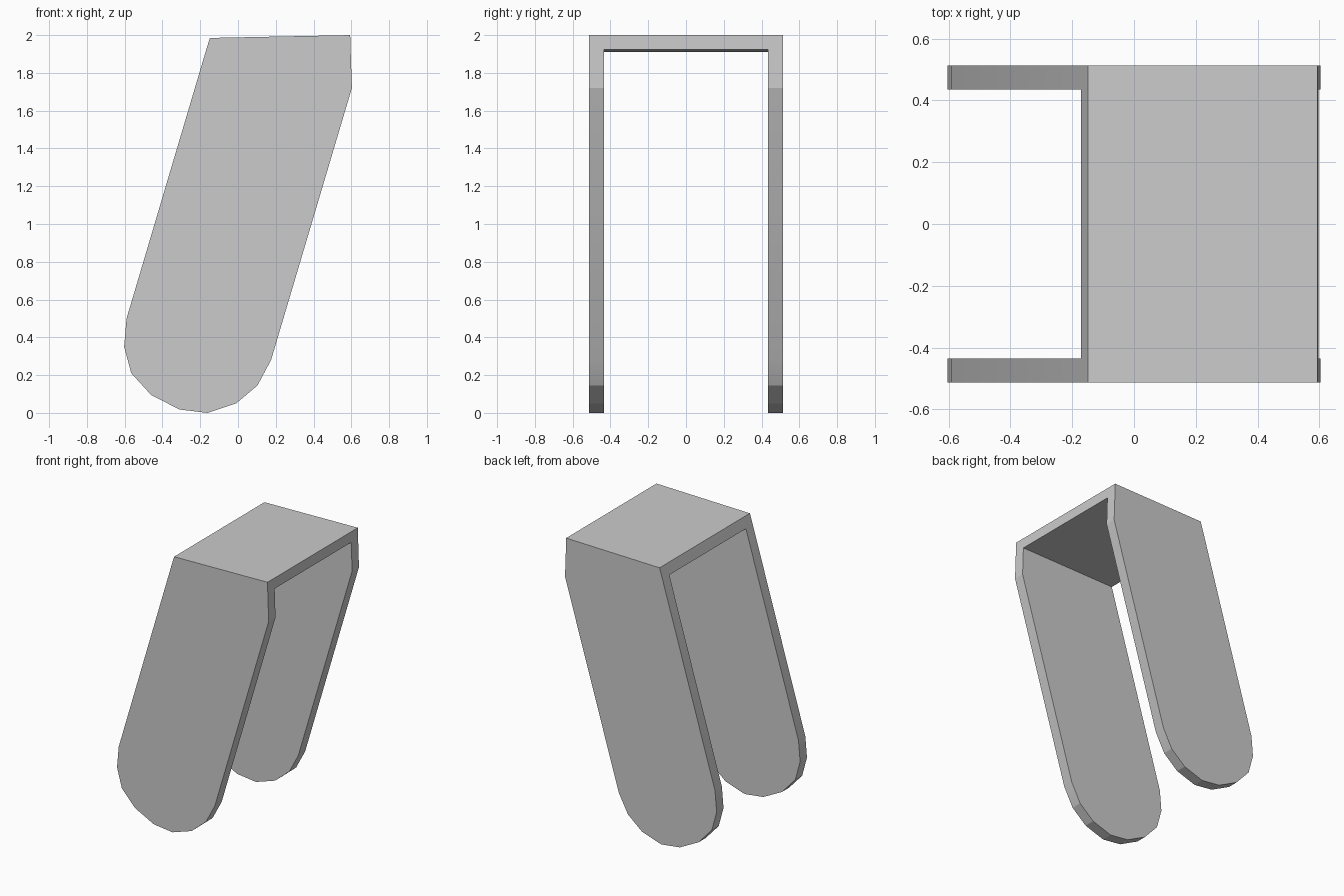
import bpy
import bmesh

cube = bpy.data.objects.get("Cube")
if cube:
    bpy.data.objects.remove(cube, do_unlink=True)

# Plain grey material
grey = bpy.data.materials.new("light_grey")
grey.use_nodes = True
colour = (0.6, 0.6, 0.6, 1)
grey.diffuse_color = colour
grey.node_tree.nodes["Principled BSDF"].inputs["Base Color"].default_value = colour

# Slanted side profile (x, z): four bridge corners, with the rounded foot between
profile = [
    (-0.149, 1.985), (0.594, 2.0), (0.596, 1.925),
    (0.603, 1.72), (0.175, 0.28), (0.103, 0.145), (-0.01, 0.05),
    (-0.162, 0.0), (-0.31, 0.018), (-0.46, 0.095), (-0.565, 0.21),
    (-0.603, 0.35), (-0.59, 0.5),
    (-0.172, 1.91),
]
count = len(profile)
OUTER, INNER = 0.513, 0.435

bm = bmesh.new()
rings = [[bm.verts.new((x, y, z)) for x, z in profile]
         for y in (-OUTER, -INNER, INNER, OUTER)]


def band(a, b, indices):
    """Join two rings with quads along consecutive profile points."""
    for i, j in zip(indices, indices[1:]):
        bm.faces.new((a[i], a[j], b[j], b[i]))


# Rims of the two side plates
loop = list(range(count)) + [0]
band(rings[0], rings[1], loop)
band(rings[2], rings[3], loop)

# Top bridge between the plates, with its underside
band(rings[1], rings[2], [0, 1, 2, count - 1, 0])

# Outer and inner faces of the plates
for ring in (rings[0], rings[3]):
    bm.faces.new(ring)
for ring in (rings[1], rings[2]):
    bm.faces.new(ring[2:])

bmesh.ops.recalc_face_normals(bm, faces=bm.faces)
mesh = bpy.data.meshes.new("bracket")
bm.to_mesh(mesh)
bm.free()
mesh.materials.append(grey)

bracket = bpy.data.objects.new("bracket", mesh)
bpy.context.collection.objects.link(bracket)

# Soften only the gentlest bends of the rim
bpy.ops.object.select_all(action="DESELECT")
bracket.select_set(True)
bpy.context.view_layer.objects.active = bracket
bpy.ops.object.shade_smooth_by_angle(angle=0.26)
